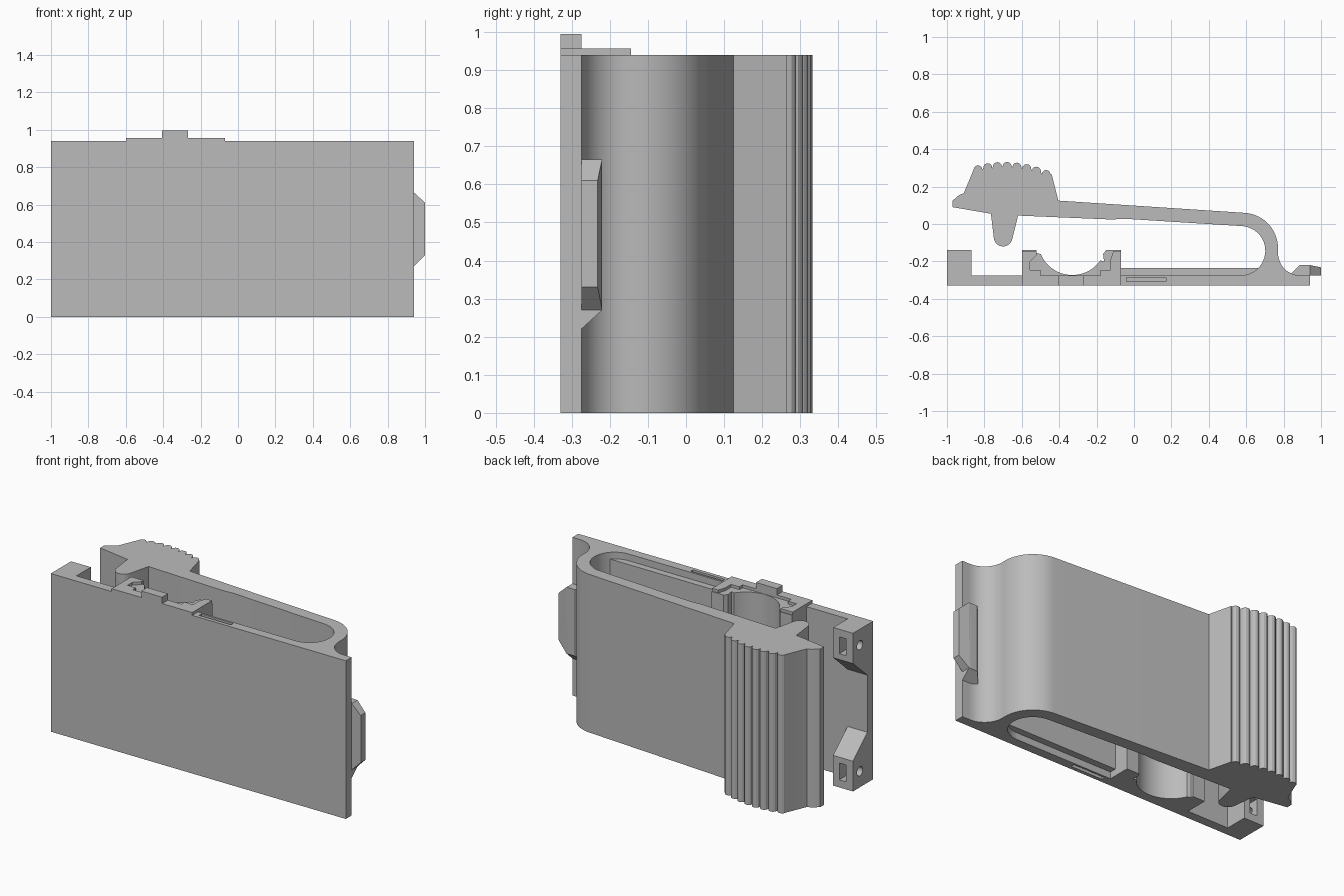
import bpy, bmesh
from math import cos, sin, radians
from mathutils import Vector

cube = bpy.data.objects.get("Cube")
if cube:
    bpy.data.objects.remove(cube)

H = 0.94          # height of the main body
FRONT, BACK = -0.33, -0.275   # faces of the plate

grey = bpy.data.materials.new("plain grey")
grey.use_nodes = True
grey.diffuse_color = (0.5, 0.5, 0.5, 1)
grey.node_tree.nodes["Principled BSDF"].inputs["Base Color"].default_value = (0.5, 0.5, 0.5, 1)


def finish(name, bm):
    bmesh.ops.recalc_face_normals(bm, faces=bm.faces)
    mesh = bpy.data.meshes.new(name)
    bm.to_mesh(mesh)
    bm.free()
    mesh.materials.append(grey)
    ob = bpy.data.objects.new(name, mesh)
    bpy.context.collection.objects.link(ob)
    return ob


def prism(name, outline, lo, hi, axis="z"):
    """Extrude an outline along z (xy outline), y (xz outline) or x (yz outline)."""
    place = {"z": lambda a, b, c: (a, b, c),
             "y": lambda a, b, c: (a, c, b),
             "x": lambda a, b, c: (c, a, b)}[axis]
    bm = bmesh.new()
    face = bm.faces.new([bm.verts.new(place(a, b, lo)) for a, b in outline])
    out = bmesh.ops.extrude_face_region(bm, geom=[face])
    verts = [g for g in out["geom"] if isinstance(g, bmesh.types.BMVert)]
    bmesh.ops.translate(bm, verts=verts, vec=Vector(place(0, 0, hi - lo)))
    return finish(name, bm)


def box(name, x0, x1, y0, y1, z0, z1):
    return prism(name, [(x0, y0), (x1, y0), (x1, y1), (x0, y1)], z0, z1)


def arc(cx, cy, r, start, end, steps):
    angles = [radians(start + (end - start) * i / steps) for i in range(steps + 1)]
    return [(cx + r * cos(a), cy + r * sin(a)) for a in angles]


def cut(ob, cutter):
    mod = ob.modifiers.new("cut", "BOOLEAN")
    mod.operation = "DIFFERENCE"
    mod.solver = "EXACT"
    mod.object = cutter
    cutter.hide_render = True
    cutter.hide_viewport = False
    cutter.display_type = "WIRE"
    bpy.context.view_layer.update()
    bpy.context.view_layer.objects.active = ob
    bpy.ops.object.modifier_apply(modifier=mod.name)
    bpy.data.objects.remove(cutter)


# Flat front plate with a narrow slot in both ends
plate = box("front_plate", -1, 0.94, FRONT, BACK, 0, H)
for z in (0, H):
    cut(plate, box("slot_cutter", -0.04, 0.17, -0.308, -0.287, z - 0.06, z + 0.06))

# Springy arm: foot fillet, bend, ribbed thumb grip, tip, latch tooth, inner bend
arm = arc(0.89, -0.155, 0.12, 270, 180, 12)
arm += arc(0.58, -0.13, 0.19, 0, 86, 18)
arm += [(-0.405, 0.125), (-0.44, 0.265)]
for i in range(8):
    x = -0.47 - i * 0.052
    y = 0.308 - 0.9 * (x + 0.69) ** 2
    arm += arc(x, y, 0.024, 0, 180, 6)
arm += [(-0.91, 0.165), (-0.935, 0.155), (-0.97, 0.125), (-0.97, 0.09), (-0.765, 0.055)]
arm += arc(-0.7, -0.07, 0.05, 180, 345, 10)
arm += [(-0.62, 0.045), (-0.12, 0.024), (-0.05, 0.028)]
arm += arc(0.57, -0.143, 0.132, 87, -90, 24)
prism("spring_arm", arm, 0, H)

# Stiffening pad on the inner face of the plate
box("inner_pad", -0.08, 0.68, BACK, -0.235, 0.04, H - 0.04)

# Scooped block behind the plate
scoop = [(-0.6, BACK), (-0.6, -0.14), (-0.52, -0.14), (-0.52, -0.155)]
scoop += arc(-0.33, -0.09, 0.183, 203, 325, 20)
scoop += [(-0.16, -0.2), (-0.165, -0.16), (-0.15, -0.14), (-0.07, -0.14), (-0.07, BACK)]
prism("scooped_block", scoop, 0, H)

# Thin raised cap and stop tab on top
cap = [(-0.6, FRONT), (-0.07, FRONT), (-0.07, -0.145), (-0.11, -0.145),
       (-0.125, -0.19), (-0.125, -0.245), (-0.18, -0.245), (-0.18, BACK),
       (-0.5, BACK), (-0.5, -0.245), (-0.555, -0.245), (-0.555, -0.2),
       (-0.52, -0.165), (-0.52, -0.145), (-0.6, -0.145)]
prism("raised_cap", cap, H, 0.957)
box("stop_tab", -0.405, -0.268, FRONT, BACK, H, 0.995)

# Sloped corner lugs with a square pocket and a pin hole
for name, base, s in (("lower_lug", 0, 1), ("upper_lug", H, -1)):
    side = [(BACK, base), (-0.14, base), (-0.14, base + s * 0.18), (BACK, base + s * 0.3)]
    lug = prism(name, side, -1, -0.87, "x")
    z = base + s * 0.095
    cut(lug, box("pocket_cutter", -0.955, -0.91, -0.25, -0.1, z - 0.05, z + 0.05))
    cut(lug, prism("pin_cutter", arc(-0.205, z, 0.027, 0, 345, 23), -1.05, -0.94, "x"))

# Side catch: tapered nose on a wedge-shaped root
nose = [(0.93, 0.27), (0.94, 0.27), (1, 0.33), (1, 0.61), (0.94, 0.665), (0.93, 0.665)]
catch = prism("catch_nose", nose, BACK, -0.22, "y")
for v in catch.data.vertices:
    if v.co.x > 0.99 and v.co.y > -0.25:
        v.co.y = -0.232
bm = bmesh.new()
for x, y, z in ((0.83, BACK, 0.22), (0.94, BACK, 0.22), (0.885, -0.22, 0.27), (0.94, -0.22, 0.27)):
    bm.verts.new((x, y, z))
    bm.verts.new((x, y, 0.665))
bmesh.ops.convex_hull(bm, input=bm.verts)
finish("catch_root", bm)

# Smooth the curved walls, keep edges sharp
for ob in bpy.context.scene.objects:
    ob.select_set(ob.type == "MESH")
bpy.context.view_layer.objects.active = plate
bpy.ops.object.shade_smooth_by_angle(angle=radians(25))
